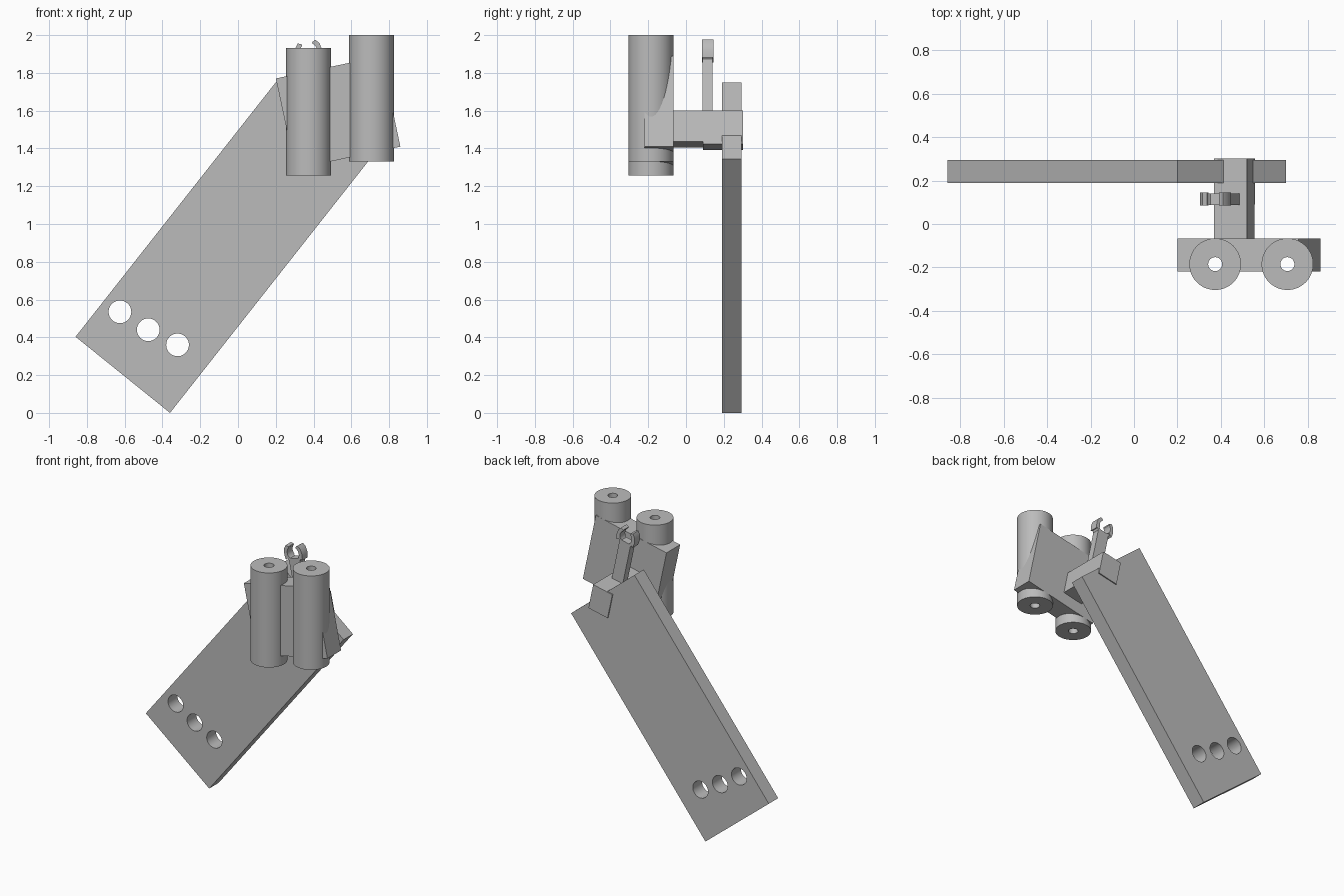
import bpy
import bmesh
import math
from mathutils import Matrix, Vector

cube = bpy.data.objects.get("Cube")
if cube:
    bpy.data.objects.remove(cube, do_unlink=True)

grey = bpy.data.materials.new("plain grey")
grey.use_nodes = True
grey.diffuse_color = (0.5, 0.5, 0.5, 1)
grey.node_tree.nodes["Principled BSDF"].inputs["Base Color"].default_value = (0.5, 0.5, 0.5, 1)

TILT = math.radians(12)
U = Vector((math.cos(TILT), math.sin(TILT)))     # across the tilted holder
V = Vector((-math.sin(TILT), math.cos(TILT)))    # up the tilted holder


def finish(name, bm):
    bmesh.ops.recalc_face_normals(bm, faces=bm.faces)
    mesh = bpy.data.meshes.new(name)
    bm.to_mesh(mesh)
    bm.free()
    mesh.materials.append(grey)
    obj = bpy.data.objects.new(name, mesh)
    bpy.context.collection.objects.link(obj)
    return obj


def slab(name, outline, y0, y1):
    """Extrude an x-z outline from y0 to y1."""
    bm = bmesh.new()
    face = bm.faces.new([bm.verts.new((p[0], y0, p[1])) for p in outline])
    new = bmesh.ops.extrude_face_region(bm, geom=[face])["geom"]
    bmesh.ops.translate(bm, vec=(0, y1 - y0, 0),
                        verts=[v for v in new if isinstance(v, bmesh.types.BMVert)])
    return finish(name, bm)


def tilted(origin, points):
    return [Vector(origin) + U * a + V * b for a, b in points]


def rod(name, center, radius, length, along_y=False):
    bm = bmesh.new()
    turn = Matrix.Rotation(math.pi / 2, 4, "X") if along_y else Matrix()
    bmesh.ops.create_cone(bm, cap_ends=True, segments=64, radius1=radius, radius2=radius,
                          depth=length, matrix=Matrix.Translation(center) @ turn)
    return finish(name, bm)


def activate(obj):
    bpy.ops.object.select_all(action="DESELECT")
    obj.select_set(True)
    bpy.context.view_layer.objects.active = obj


def bore(obj, cutters):
    activate(obj)
    for cutter in cutters:
        mod = obj.modifiers.new("bore", "BOOLEAN")
        mod.operation = "DIFFERENCE"
        mod.solver = "EXACT"
        mod.object = cutter
        bpy.ops.object.modifier_apply(modifier=mod.name)


parts = []

# Long slanted board with three holes
board = slab("board", [(-0.86, 0.403), (-0.36, 0), (0.70, 1.345), (0.20, 1.75)], 0.19, 0.295)
holes = [rod("hole_cutter", (x, 0.24, z), 0.06, 0.4, True)
         for x, z in [(-0.625, 0.535), (-0.475, 0.44), (-0.32, 0.36)]]
bore(board, holes)
parts.append(board)

# Twin tubes and the tilted plate that joins them
bores = [rod("tube_cutter", (x, -0.185, 1.63), 0.032, 1.2) for x in (0.374, 0.707)]
for name, x, bottom, top, cutter in [("right_tube", 0.374, 1.258, 1.932, bores[0]),
                                     ("left_tube", 0.707, 1.33, 2.0, bores[1])]:
    tube = rod(name, (x, -0.185, (bottom + top) / 2), 0.119, top - bottom)
    bore(tube, [cutter])
    parts.append(tube)
plate = slab("tube_plate", tilted((0.53, 1.59), [(-0.285, -0.245), (0.285, -0.245),
                                                 (0.285, 0.245), (-0.285, 0.245)]), -0.22, -0.066)
bore(plate, bores)
parts.append(plate)

# Arm from the plate, with a slightly deeper socket through the board
for name, drop, y0, y1 in [("arm", 0.084, -0.07, 0.09), ("arm_socket", 0.097, 0.09, 0.303)]:
    parts.append(slab(name, tilted((0.462, 1.502), [(-0.077, -drop), (0.077, -drop),
                                                    (0.077, 0.084), (-0.077, 0.084)]), y0, y1))

# Post carrying an open clip
clip = Vector((0.374, 1.913))
parts.append(slab("clip_post", tilted(clip, [(-0.044, -0.4), (0.044, -0.4),
                                             (0.044, -0.035), (-0.044, -0.035)]), 0.087, 0.14))


def arc(radius, start, end, steps):
    angles = [math.radians(start + (end - start) * i / steps) for i in range(steps + 1)]
    return [(radius * math.cos(a), radius * math.sin(a)) for a in angles]


parts.append(slab("clip_cradle", tilted(clip, arc(0.068, 200, 340, 4) + arc(0.046, 340, 200, 16)),
                  0.087, 0.14))
for name, side in [("clip_left_jaw", 1), ("clip_right_jaw", -1)]:
    jaw = [(0.066, -0.045), (0.072, -0.01), (0.066, 0.03), (0.048, 0.054), (0.028, 0.045)]
    jaw += arc(0.046, 50, -35, 10)
    parts.append(slab(name, tilted(clip, [(side * a, b) for a, b in jaw]), 0.085, 0.146))

for cutter in holes + bores:
    bpy.data.objects.remove(cutter, do_unlink=True)
for part in parts:
    activate(part)
    bpy.ops.object.shade_smooth_by_angle(angle=math.radians(30))
